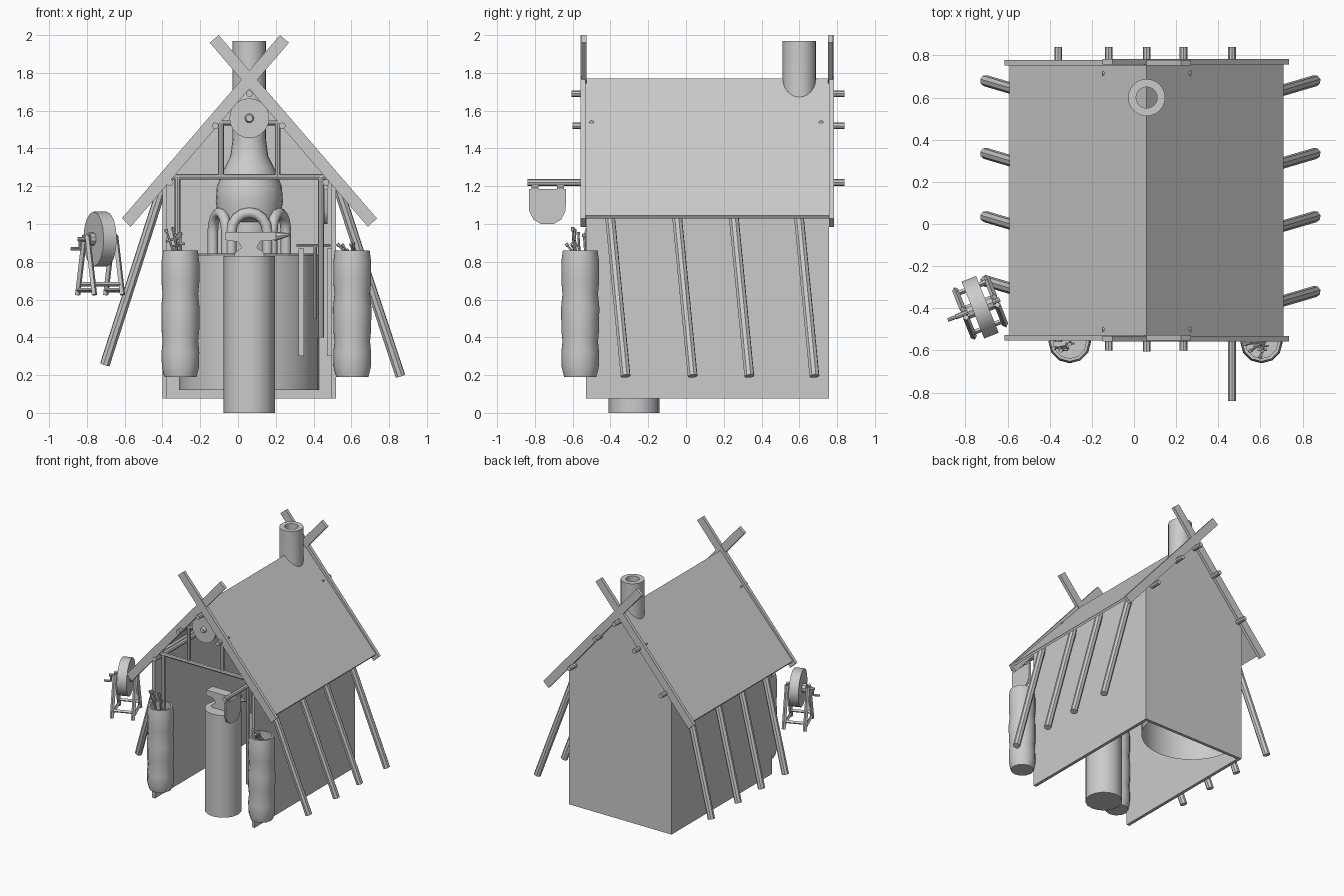
import bpy, bmesh, math
from mathutils import Vector, Matrix

if "Cube" in bpy.data.objects:
    bpy.data.objects.remove(bpy.data.objects["Cube"])

CX = 0.06  # ridge line of the hut


def finish(name, bm):
    bmesh.ops.remove_doubles(bm, verts=bm.verts, dist=1e-5)
    bmesh.ops.recalc_face_normals(bm, faces=bm.faces)
    me = bpy.data.meshes.new(name)
    bm.to_mesh(me)
    bm.free()
    me.polygons.foreach_set("use_smooth", [True] * len(me.polygons))
    me.set_sharp_from_angle(angle=math.radians(32))
    ob = bpy.data.objects.new(name, me)
    bpy.context.collection.objects.link(ob)
    return ob


def rod(name, a, b, r, r2=None, n=8):
    a, b = Vector(a), Vector(b)
    d = b - a
    m = Matrix.Translation((a + b) / 2) @ d.to_track_quat('Z', 'Y').to_matrix().to_4x4()
    bm = bmesh.new()
    bmesh.ops.create_cone(bm, cap_ends=True, segments=n, radius1=r,
                          radius2=r if r2 is None else r2, depth=d.length, matrix=m)
    return finish(name, bm)


def box(name, lo, hi):
    lo, hi = Vector(lo), Vector(hi)
    bm = bmesh.new()
    bmesh.ops.create_cube(bm, size=1, matrix=Matrix.Translation((lo + hi) / 2)
                          @ Matrix.Diagonal((hi - lo).to_4d()))
    return finish(name, bm)


def prism(name, pts, lo, hi, axis='y'):
    """Extrude an outline: (x, z) along y, or (y, z) along x."""
    at = (lambda p, t: (p[0], t, p[1])) if axis == 'y' else (lambda p, t: (t, p[0], p[1]))
    bm = bmesh.new()
    f = bm.faces.new([bm.verts.new(at(p, lo)) for p in pts])
    g = bmesh.ops.extrude_face_region(bm, geom=[f])["geom"]
    shift = Vector(at((0, 0), hi - lo))
    bmesh.ops.translate(bm, vec=shift, verts=[v for v in g if isinstance(v, bmesh.types.BMVert)])
    return finish(name, bm)


def lathe(name, prof, x, y, n=16, cut_y=None):
    bm = bmesh.new()
    vs = [bm.verts.new((x + r, y, z)) for r, z in prof]
    es = [bm.edges.new(e) for e in zip(vs, vs[1:])]
    bmesh.ops.spin(bm, geom=vs + es, cent=(x, y, 0), axis=(0, 0, 1), angle=2 * math.pi, steps=n)
    bmesh.ops.remove_doubles(bm, verts=bm.verts, dist=1e-5)
    if cut_y is not None:
        bmesh.ops.bisect_plane(bm, geom=bm.verts[:] + bm.edges[:] + bm.faces[:],
                               plane_co=(0, cut_y, 0), plane_no=(0, 1, 0), clear_outer=True)
    return finish(name, bm)


def tube(name, pts, r):
    cu = bpy.data.curves.new(name, 'CURVE')
    cu.dimensions = '3D'
    cu.bevel_depth, cu.bevel_resolution, cu.use_fill_caps = r, 2, True
    s = cu.splines.new('POLY')
    s.points.add(len(pts) - 1)
    for p, c in zip(s.points, pts):
        p.co = (*c, 1)
    ob = bpy.data.objects.new(name, cu)
    bpy.context.collection.objects.link(ob)
    return ob


# walls: two sides and a gabled back
for s in (-1, 1):
    a, b = sorted((CX + s * 0.46, CX + s * 0.435))
    ztop = 1.235
    box("side_wall", (a, -0.53, 0.075), (b, 0.755, ztop))
prism("back_wall", [(-0.40, 0.075), (0.52, 0.075), (0.52, 1.235), (CX, 1.755), (-0.40, 1.235)], 0.733, 0.757)

# roof and crossed gable boards
prism("roof", [(-0.59, 1.045), (CX, 1.77), (0.71, 1.045), (0.70, 1.03), (CX, 1.748), (-0.58, 1.03)], -0.535, 0.765)
board = [(-0.615, 1.03), (-0.568, 0.985), (0.27, 1.96), (0.222, 2.0)]
for y, d in ((-0.54, -1), (0.765, 1)):
    prism("gable_board", board, y - 0.013, y + 0.013)
    prism("gable_board", [(2 * CX - x, z) for x, z in board], y - 0.013 + d * 0.005, y + 0.013 + d * 0.005)

# roof beams running front to back
for x, z, y0 in ((CX, 1.69, -0.605), (-0.12, 1.52, -0.60), (0.235, 1.52, -0.60),
                 (-0.36, 1.22, -0.56), (0.465, 1.22, -0.84)):
    rod("roof_beam", (x, y0, z), (x, 0.84, z), 0.018)

# cross frames at front and back
for y in (-0.50, 0.715):
    rod("tie_beam", (-0.38, y, 1.25), (0.50, y, 1.25), 0.015)
    rod("collar_beam", (-0.15, y, 1.535), (0.27, y, 1.535), 0.013)
    for s in (-1, 1):
        rod("queen_post", (CX + s * 0.15, y, 1.25), (CX + s * 0.15, y, 1.535), 0.015)
        rod("corner_post", (CX + s * 0.38, y, 0.40), (CX + s * 0.38, y, 1.25), 0.016)

# slanted props along both sides
for y in (-0.32, 0.035, 0.335, 0.68):
    rod("right_prop", (0.52, y - 0.10, 1.22), (0.86, y, 0.195), 0.027)
    yl = y + (0.05 if y < -0.1 else 0)
    rod("left_prop", (-0.40, yl - 0.09, 1.20), (-0.705, yl, 0.255), 0.027)

# hearth: half cylinder against the back wall, open below
lathe("hearth", [(0.37, 0.12), (0.37, 0.835), (0.34, 0.845), (0.33, 0.83), (0, 0.83)], CX, 0.733, 32, 0.734)

# furnace and chimney
FY = 0.60
lathe("furnace", [(0.11, 0.83), (0.11, 1.01), (0.165, 1.03), (0.178, 1.12), (0.172, 1.2), (0.13, 1.3),
                  (0.10, 1.36), (0.088, 1.45), (0.088, 1.97), (0.05, 1.97), (0.05, 1.7), (0, 1.7)],
      CX, FY, 24, 0.735)
for deg in (-68, 0, 68):
    t = math.radians(deg)
    path = [(-0.095, 0.83)] + [(-0.095 * math.cos(a), 0.96 + 0.1 * math.sin(a))
                               for a in [i * math.pi / 8 for i in range(9)]] + [(0.095, 0.83)]
    tube("furnace_arch", [(CX + 0.17 * math.sin(t) + u * math.cos(t),
                           FY - 0.17 * math.cos(t) + u * math.sin(t), z) for u, z in path], 0.028)

# anvil on its stump
SY = -0.275
rod("stump", (CX, SY, 0), (CX, SY, 0.83), 0.136, n=16)
prism("anvil", [(-0.02, 0.83), (0.14, 0.83), (0.135, 0.85), (0.10, 0.875), (0.12, 0.91), (0.20, 0.915),
                (0.20, 0.957), (-0.065, 0.957), (-0.065, 0.915), (0.0, 0.905), (0.02, 0.875), (-0.015, 0.85)],
      SY - 0.04, SY + 0.04)
rod("anvil_horn", (0.19, SY, 0.934), (0.28, SY, 0.945), 0.026, 0.006)

# bulging barrels with sword handles
barrel = [(0, 0.19), (0.085, 0.19), (0.098, 0.24), (0.10, 0.32), (0.094, 0.38), (0.10, 0.44), (0.101, 0.56),
          (0.094, 0.63), (0.10, 0.69), (0.10, 0.80), (0.092, 0.86), (0.078, 0.86), (0.082, 0.79), (0, 0.79)]


def sword(foot, tip):
    foot, tip = Vector(foot), Vector(tip)
    d = (tip - foot).normalized()
    side = d.cross((0, 1, 0)).normalized() * 0.022
    g = tip - d * 0.055
    rod("sword_shaft", foot, tip, 0.006, n=6)
    rod("sword_guard", g - side, g + side, 0.006, n=6)
    rod("sword_pommel", tip - d * 0.008, tip + d * 0.008, 0.010, n=6)


BY = -0.56
for bx in (-0.305, 0.605):
    lathe("barrel", barrel, bx, BY, 12)
for x, y, z in ((-0.38, -0.59, 0.965), (-0.345, -0.60, 0.975), (-0.335, -0.54, 0.94), (-0.305, -0.57, 0.95)):
    sword((-0.30 + (x + 0.3) * 0.3, y + 0.01, 0.80), (x, y, z))
for x, y, z in ((0.53, -0.57, 0.89), (0.555, -0.60, 0.885), (0.60, -0.63, 0.89), (0.61, -0.60, 0.895)):
    sword((0.62, -0.56, 0.80), (x, y, z))

# round shield on the front gable
rod("round_shield", (CX, -0.525, 1.56), (CX, -0.505, 1.56), 0.105, n=24)
rod("shield_boss", (CX, -0.545, 1.56), (CX, -0.52, 1.56), 0.018, 0.026, n=12)

# hanging sign plate under the long beam
sign = [(-0.832, 1.185), (-0.635, 1.185), (-0.637, 1.07), (-0.66, 1.025), (-0.70, 1.0),
        (-0.77, 1.0), (-0.808, 1.025), (-0.83, 1.07)]
prism("sign_plate", sign, 0.456, 0.474, 'x')
for y in (-0.80, -0.665):
    rod("sign_ring", (0.465, y - 0.018, 1.196), (0.465, y + 0.018, 1.196), 0.014)

# tool rack by the right wall
rod("rack_bar", (0.31, -0.3, 0.885), (0.49, -0.3, 0.885), 0.008)
for x in (0.335, 0.485):
    box("hanging_blade", (x - 0.015, -0.306, 0.30), (x + 0.015, -0.294, 0.87))
rod("tool_handle", (0.41, -0.3, 0.50), (0.41, -0.3, 0.88), 0.009)

# grindstone with crank and two A-frames, turned about z
C = Vector((-0.73, -0.395, 0.92))
ax = Vector((0.93, 0.37, 0)).normalized()
sd = Vector((-ax.y, ax.x, 0))
up = Vector((0, 0, 1))
rod("grindstone", C - ax * 0.037, C + ax * 0.037, 0.145, n=16)
rod("grindstone_hub", C - ax * 0.065, C + ax * 0.065, 0.035, n=10)
rod("axle", C - ax * 0.125, C + ax * 0.10, 0.012)
rod("crank_arm", C - ax * 0.115, C - ax * 0.115 - up * 0.05, 0.008)
rod("crank_grip", C - ax * 0.11 - up * 0.05, C - ax * 0.165 - up * 0.05, 0.009)
for k in (-0.08, 0.08):
    q = C + ax * k
    for s in (-1, 1):
        rod("stand_leg", q + sd * s * 0.02 + up * 0.02, q + sd * s * 0.12 - up * 0.295, 0.015, n=4)
    rod("stand_foot_bar", q - sd * 0.11 - up * 0.27, q + sd * 0.11 - up * 0.27, 0.012, n=4)
for s in (-1, 1):
    p = C + sd * s * 0.10 - up * 0.24
    rod("stand_tie", p - ax * 0.08, p + ax * 0.08, 0.012, n=4)
